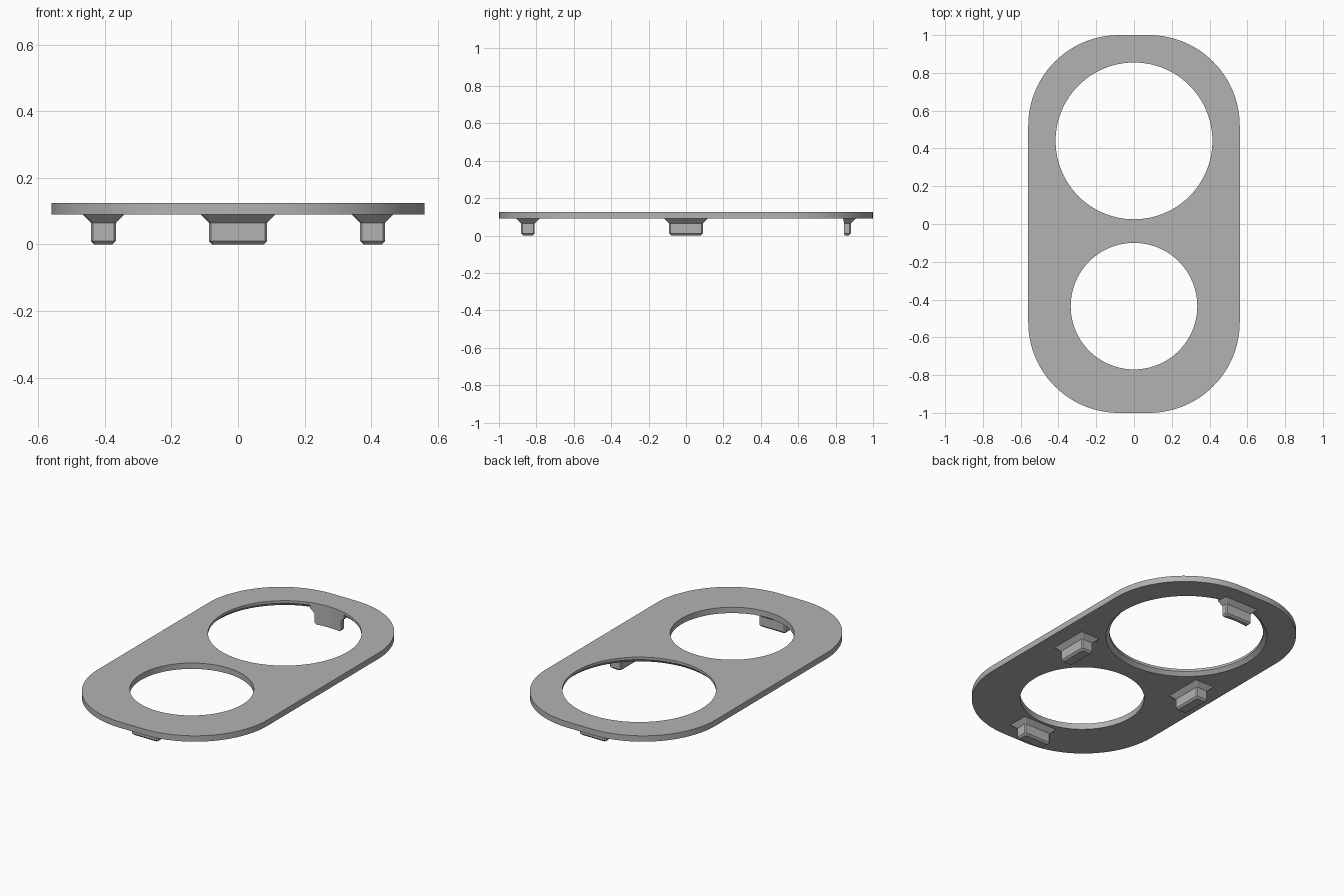
import bpy
import bmesh
import math

if "Cube" in bpy.data.objects:
    bpy.data.objects.remove(bpy.data.objects["Cube"], do_unlink=True)

HALF_W, HALF_L, CORNER = 0.56, 1.0, 0.48
BOTTOM, TOP = 0.09, 0.125
BIG_HOLE, SMALL_HOLE = (0.44, 0.415), (-0.435, 0.335)   # y centre, radius

grey = bpy.data.materials.new("plain grey")
grey.use_nodes = True
grey.diffuse_color = (0.45, 0.45, 0.45, 1)
grey.node_tree.nodes["Principled BSDF"].inputs["Base Color"].default_value = grey.diffuse_color


def loft(name, rings):
    """Closed solid through a stack of equal-length rings, bottom to top."""
    bm = bmesh.new()
    loops = [[bm.verts.new(p) for p in ring] for ring in rings]
    n = len(loops[0])
    for low, high in zip(loops, loops[1:]):
        for i in range(n):
            j = (i + 1) % n
            bm.faces.new((low[i], low[j], high[j], high[i]))
    bm.faces.new(loops[0][::-1])
    bm.faces.new(loops[-1])
    bmesh.ops.recalc_face_normals(bm, faces=bm.faces)
    mesh = bpy.data.meshes.new(name)
    bm.to_mesh(mesh)
    bm.free()
    mesh.materials.append(grey)
    obj = bpy.data.objects.new(name, mesh)
    bpy.context.collection.objects.link(obj)
    return obj


def rounded(cx, cy, hx, hy, radius, z, steps):
    """Rounded rectangle ring; a circle when radius equals both half sizes."""
    ring = []
    for q, (sx, sy) in enumerate(((1, 1), (-1, 1), (-1, -1), (1, -1))):
        for s in range(steps + 1):
            a = (q + s / steps) * math.pi / 2
            ring.append((cx + sx * (hx - radius) + radius * math.cos(a),
                         cy + sy * (hy - radius) + radius * math.sin(a), z))
    return ring


def circle(y, r, z, n=96):
    return [(r * math.cos(math.tau * i / n), y + r * math.sin(math.tau * i / n), z)
            for i in range(n)]


def cut(obj, cutter):
    """Subtract the cutter, bake the result and discard the cutter."""
    cutter.hide_render = True
    mod = obj.modifiers.new("cut", "BOOLEAN")
    mod.operation, mod.solver, mod.object = "DIFFERENCE", "EXACT", cutter
    bpy.context.view_layer.objects.active = obj
    bpy.ops.object.modifier_apply(modifier=mod.name)
    bpy.data.objects.remove(cutter, do_unlink=True)


def smooth(obj):
    bpy.ops.object.select_all(action="DESELECT")
    obj.select_set(True)
    bpy.context.view_layer.objects.active = obj
    bpy.ops.object.shade_smooth_by_angle(angle=math.radians(25))


# Plate with two round openings; the big one is chamfered underneath
plate = loft("plate", [rounded(0, 0, HALF_W, HALF_L, CORNER, z, 24) for z in (BOTTOM, TOP)])
y, r = SMALL_HOLE
cut(plate, loft("small_cutter", [circle(y, r, z) for z in (0, 0.2)]))
y, r = BIG_HOLE
cut(plate, loft("big_cutter", [circle(y, r + 0.035, BOTTOM - 0.015),
                               circle(y, r, BOTTOM + 0.02), circle(y, r, 0.2)]))
smooth(plate)

# Locating tabs below the plate: flared root, straight body, bevelled foot
LEVELS = ((0, -0.01), (0.01, 0), (0.065, 0), (BOTTOM, 0.025), (BOTTOM + 0.02, 0.025))


def tab(name, x, y, hx, hy):
    return loft(name, [rounded(x, y, hx + grow, hy + grow, 0.006, z, 1) for z, grow in LEVELS])


tab("front_tab", 0, -0.845, 0.087, 0.036)
for side, name in ((1, "left_tab"), (-1, "right_tab")):
    tab(name, side * 0.404, 0, 0.037, 0.09)

# The back tab is trimmed flush with the big opening
back_tab = tab("back_tab", 0, 0.845, 0.087, 0.036)
y, r = BIG_HOLE
cut(back_tab, loft("tab_cutter", [circle(y, r, z) for z in (-0.1, 0.2)]))
smooth(back_tab)
